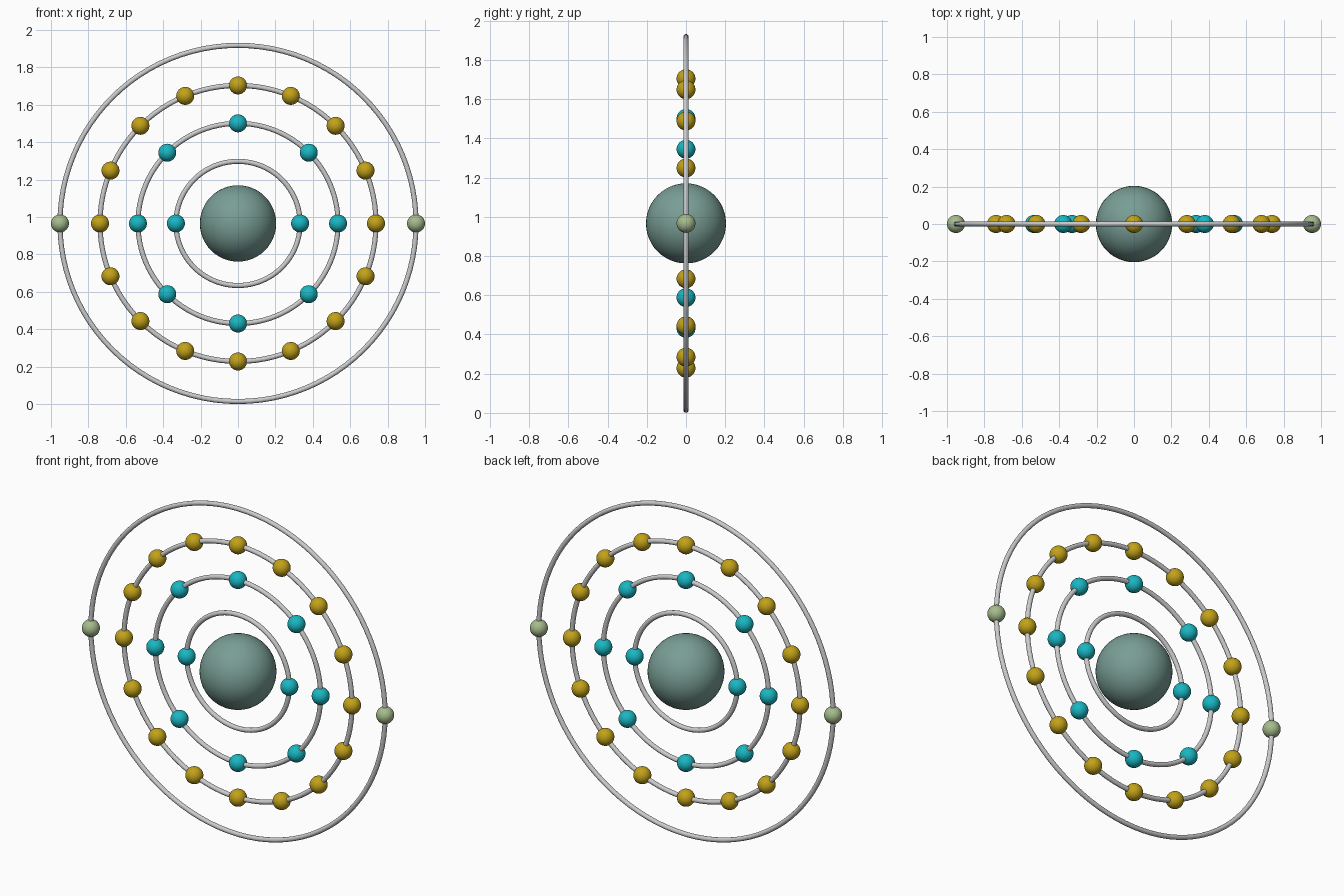
import bpy
from math import sin, cos, pi, radians

if "Cube" in bpy.data.objects:
    bpy.data.objects.remove(bpy.data.objects["Cube"])

CZ = 0.966          # height of the atom centre
TUBE = 0.0135       # orbit ring thickness (radius)
R_BALL = 0.048      # electron radius


def material(name, rgb):
    m = bpy.data.materials.new(name)
    m.diffuse_color = (*rgb, 1)
    m.use_nodes = True
    m.node_tree.nodes["Principled BSDF"].inputs["Base Color"].default_value = m.diffuse_color
    return m


def ball(name, radius, x, z, mat, segs, rings):
    bpy.ops.mesh.primitive_uv_sphere_add(segments=segs, ring_count=rings,
                                         radius=radius, location=(x, 0, z))
    ob = bpy.context.object
    ob.name = name
    ob.data.materials.append(mat)
    bpy.ops.object.shade_smooth()
    return ob


def orbit(name, radius):
    bpy.ops.mesh.primitive_torus_add(major_radius=radius, minor_radius=TUBE,
                                     major_segments=96, minor_segments=12,
                                     location=(0, 0, CZ),
                                     rotation=(radians(90), 0, 0))
    bpy.context.object.name = name
    bpy.ops.object.shade_smooth()


teal = material("nucleus_green", (0.19, 0.34, 0.30))
cyan = material("electron_cyan", (0.01, 0.47, 0.54))
gold = material("electron_gold", (0.54, 0.36, 0.01))
sage = material("electron_sage", (0.38, 0.50, 0.27))

# Nucleus
ball("nucleus", 0.204, 0, CZ, teal, 48, 24)

# Orbit rings with evenly spaced electrons: radius, count, colour
shells = [(0.332, 2, cyan), (0.535, 8, cyan), (0.738, 16, gold), (0.952, 2, sage)]
for s, (radius, count, mat) in enumerate(shells, 1):
    orbit(f"orbit_ring_{s}", radius)
    for i in range(count):
        a = 2 * pi * i / count
        ball(f"electron_{s}_{i + 1}", R_BALL, radius * cos(a),
             CZ + radius * sin(a), mat, 32, 16)
